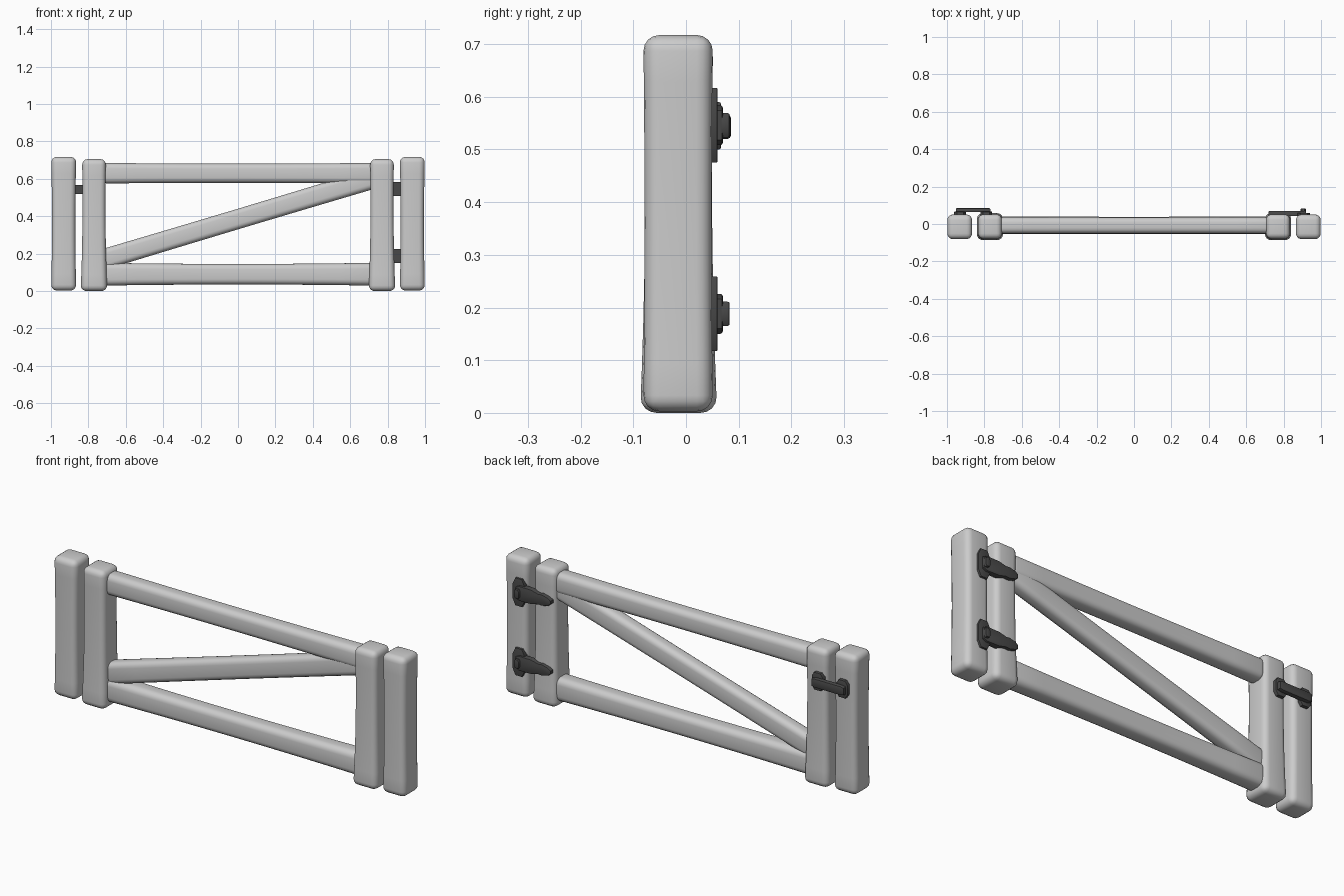
import bpy, bmesh, math
from mathutils import Vector, Matrix

if "Cube" in bpy.data.objects:
    bpy.data.objects.remove(bpy.data.objects["Cube"])


def material(name, v):
    m = bpy.data.materials.new(name)
    m.diffuse_color = (v, v, v, 1)
    m.use_nodes = True
    m.node_tree.nodes["Principled BSDF"].inputs["Base Color"].default_value = m.diffuse_color
    return m


WOOD = material("pale_grey_wood", 0.6)
IRON = material("dark_iron", 0.065)


def finish(bm, name, mat, angle):
    bmesh.ops.recalc_face_normals(bm, faces=bm.faces[:])
    me = bpy.data.meshes.new(name)
    bm.to_mesh(me)
    bm.free()
    me.materials.append(mat)
    ob = bpy.data.objects.new(name, me)
    bpy.context.collection.objects.link(ob)
    bpy.ops.object.select_all(action='DESELECT')
    ob.select_set(True)
    bpy.context.view_layer.objects.active = ob
    bpy.ops.object.shade_smooth_by_angle(angle=math.radians(angle))
    return ob


def beam(name, centre, length, wide, deep, tilt, bevel, waist, start=1.0, end=1.0):
    """Rounded timber along local x, thinner in the middle, tilted in the xz plane."""
    bm = bmesh.new()
    bmesh.ops.create_cube(bm, size=1)
    for v in bm.verts:
        v.co = Vector((v.co.x * length, v.co.y * deep, v.co.z * wide))
    bmesh.ops.bevel(bm, geom=bm.edges[:], offset=bevel, segments=4,
                    profile=0.5, affect='EDGES')
    for i in range(1, 8):
        x = (i / 8 - 0.5) * length
        bmesh.ops.bisect_plane(bm, geom=bm.verts[:] + bm.edges[:] + bm.faces[:],
                               plane_co=(x, 0, 0), plane_no=(1, 0, 0))
    for v in bm.verts:
        t = 2 * v.co.x / length
        s = (start * (1 - t) + end * (1 + t)) / 2 * (1 - waist * (1 - t * t))
        v.co.z *= s
        v.co.y *= (1 + s) / 2 if start == end else s
    bm.transform(Matrix.Translation(centre) @ Matrix.Rotation(-tilt, 4, 'Y'))
    return finish(bm, name, WOOD, 60)


def plate(name, outline, y0, y1, bevel=0.003):
    """Iron plate: xz outline extruded from y0 to y1, back rim softened."""
    bm = bmesh.new()
    face = bm.faces.new([bm.verts.new((x, y0, z)) for x, z in outline])
    new = bmesh.ops.extrude_face_region(bm, geom=[face])['geom']
    for v in new:
        if isinstance(v, bmesh.types.BMVert):
            v.co.y = y1
    rim = [e for e in bm.edges if all(abs(v.co.y - y1) < 1e-6 for v in e.verts)]
    bmesh.ops.bevel(bm, geom=rim, offset=bevel, segments=2, profile=0.5, affect='EDGES')
    return finish(bm, name, IRON, 40)


def octagon(cx, cz, rx, rz, cut=0.45):
    pts = [(1, 1 - cut), (1 - cut, 1), (cut - 1, 1), (-1, 1 - cut),
           (-1, cut - 1), (cut - 1, -1), (1 - cut, -1), (1, cut - 1)]
    return [(cx + rx * x, cz + rz * z) for x, z in pts]


# Fixed outer posts and the gate's own end posts
for side, s in (("left", -1), ("right", 1)):
    beam(side + "_outer_post", (s * 0.932, -0.015, 0.36), 0.714, 0.134, 0.132,
         math.pi / 2, 0.03, 0.07)
    beam(side + "_gate_post", (s * 0.77, -0.014, 0.3525), 0.705, 0.134, 0.138,
         math.pi / 2, 0.03, 0.08, 1.06, 0.95)

# Horizontal rails and the diagonal brace
beam("top_rail", (0, -0.007, 0.63), 1.46, 0.11, 0.088, 0, 0.03, 0.07)
beam("bottom_rail", (0, -0.007, 0.09), 1.46, 0.122, 0.096, 0, 0.032, 0.10)
beam("diagonal_brace", (0, -0.007, 0.385), 1.53, 0.11, 0.078,
     math.atan(0.30), 0.028, 0.04)

# Two strap hinges on the back right
half = [(0.92, 0.028), (0.90, 0.038), (0.83, 0.037), (0.79, 0.027),
        (0.77, 0.029), (0.735, 0.02), (0.72, 0.008)]
for label, z in (("upper", 0.546), ("lower", 0.188)):
    plate(label + "_hinge_plate", octagon(0.908, z, 0.034, 0.071), 0.035, 0.06)
    strap = [(x, z + h) for x, h in half] + [(x, z - h) for x, h in reversed(half)]
    plate(label + "_hinge_strap", strap, 0.042, 0.07, 0.005)
    plate(label + "_hinge_pin", octagon(0.905, z, 0.014, 0.023), 0.06, 0.083, 0.004)

# Sliding latch on the back left
for label, x in (("outer", -0.93), ("inner", -0.79)):
    plate(label + "_latch_plate", octagon(x, 0.545, 0.032, 0.045), 0.035, 0.066)
plate("latch_bar", octagon(-0.86, 0.543, 0.092, 0.023, 0.2), 0.063, 0.085, 0.006)
